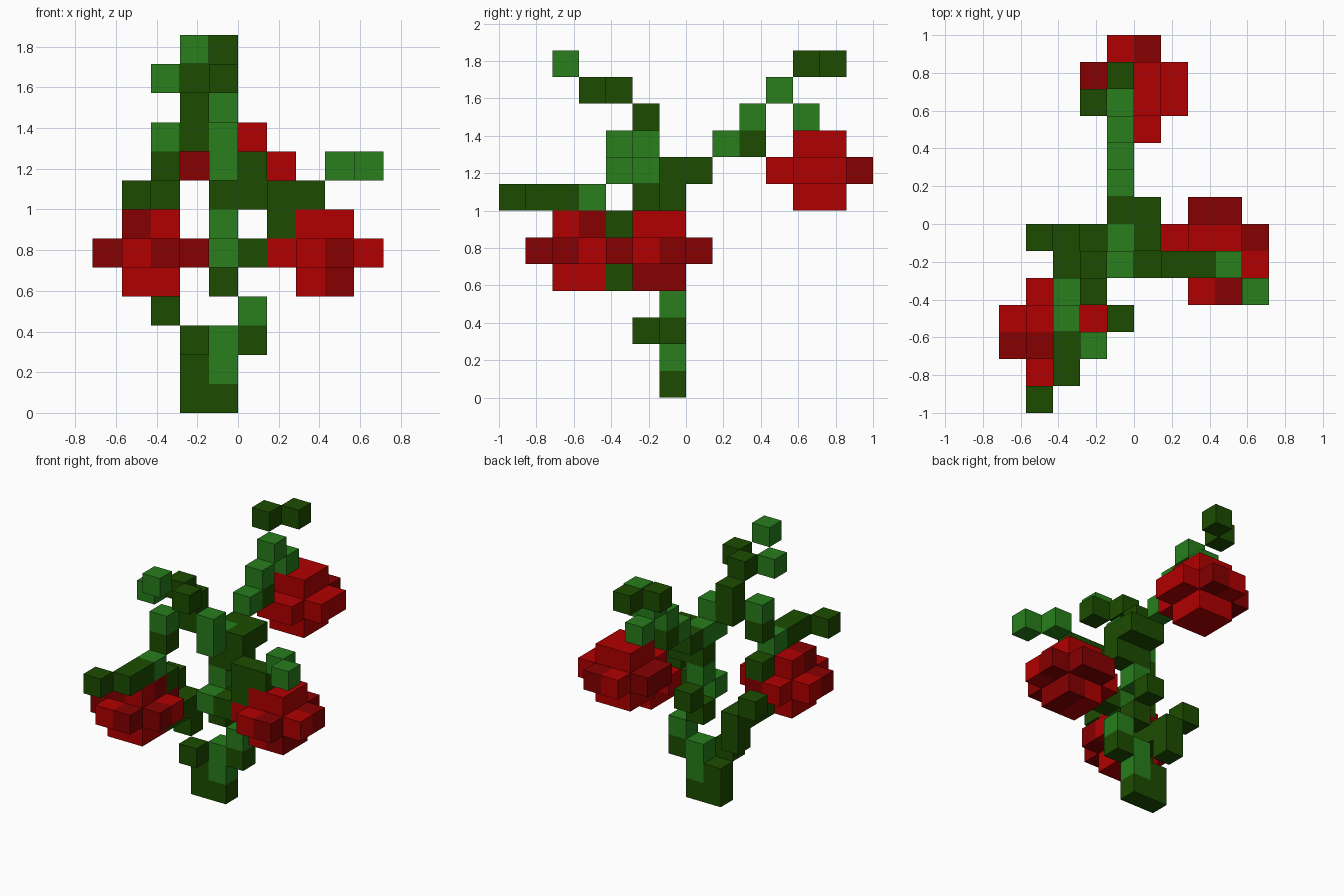
import bpy
import bmesh
from mathutils import Vector

UNIT = 1 / 7
ORIGIN = Vector((5, 7, 0))

# Remove the default object
start = bpy.data.objects.get("Cube")
if start:
    bpy.data.objects.remove(start, do_unlink=True)


def make_material(name, colour):
    material = bpy.data.materials.new(name)
    material.use_nodes = True
    material.diffuse_color = colour
    material.node_tree.nodes["Principled BSDF"].inputs["Base Color"].default_value = colour
    return material


dark_green = make_material("dark green", (0.012, 0.073, 0, 1))
light_green = make_material("light green", (0.021, 0.21, 0.012, 1))
bright_red = make_material("bright red", (0.44, 0, 0, 1))
deep_red = make_material("deep red", (0.24, 0, 0, 1))

# Each part maps a grid cell to its colour slot
parts = {}


def add_stem(name, dark, light):
    cells = {cell: 0 for cell in dark}
    cells.update({cell: 1 for cell in light})
    parts[name] = (cells, (dark_green, light_green))


def add_flower(name, corner, deep):
    """Rounded blossom: a wide middle layer with a small block above and below."""
    cells = {}
    cx, cy, cz = corner
    for x in range(4):
        for y in range(4):
            for z in range(3):
                inner_x, inner_y = x in (1, 2), y in (1, 2)
                wide = z == 1 and (inner_x or inner_y)
                if wide or (inner_x and inner_y):
                    cells[cx + x, cy + y, cz + z] = int((x, y, z) in deep)
    parts[name] = (cells, (bright_red, deep_red))


# Main trunk, base to crown
add_stem("trunk",
         dark=[(3, 6, 0), (4, 6, 0), (3, 6, 1), (5, 6, 2), (4, 6, 4), (4, 7, 5),
               (4, 6, 7), (5, 6, 7), (5, 6, 8), (4, 7, 8), (5, 7, 8)],
         light=[(4, 6, 1), (4, 6, 2), (5, 6, 3), (4, 5, 5), (4, 6, 6), (4, 6, 8)])

# Low shoot that leads to the right flower
add_stem("low_branch",
         dark=[(3, 5, 2), (2, 6, 3), (2, 6, 4), (1, 6, 5), (2, 5, 4), (2, 4, 4)],
         light=[])

# Leaves over the right flower
add_stem("right_leaves",
         dark=[(2, 4, 6), (2, 2, 7), (2, 1, 7), (1, 0, 7), (2, 4, 8)],
         light=[(2, 3, 7), (2, 4, 9)])

# Branch reaching over the left flower
add_stem("left_branch",
         dark=[(5, 5, 5), (6, 5, 6), (6, 5, 7), (7, 5, 7)],
         light=[(8, 5, 8), (9, 4, 8)])

# Tall front shoot
add_stem("front_branch",
         dark=[(3, 5, 9), (3, 5, 10), (3, 4, 11), (4, 3, 11)],
         light=[(4, 5, 8), (4, 5, 9), (2, 3, 11), (3, 2, 12)])

# Tall back shoot
add_stem("back_branch",
         dark=[(4, 9, 9), (3, 11, 12), (4, 12, 12)],
         light=[(4, 8, 9), (4, 9, 10), (4, 10, 11), (4, 11, 10)])

# Three blossoms with scattered deep red petals
add_flower("right_flower", (0, 1, 4),
           {(1, 1, 2), (2, 2, 2), (0, 1, 1), (2, 0, 1), (3, 1, 1), (2, 3, 1)})
add_flower("left_flower", (6, 4, 4),
           {(2, 0, 1), (2, 1, 0), (2, 2, 0), (3, 2, 1), (1, 3, 1), (2, 3, 1)})
add_flower("back_flower", (3, 10, 7),
           {(0, 1, 1), (0, 2, 1), (2, 3, 1)})

filled = {cell for cells, _ in parts.values() for cell in cells}


def build(name, cells, materials):
    """Make one mesh of cubes, leaving out faces buried between cells."""
    bm = bmesh.new()
    for cell, slot in cells.items():
        centre = (Vector(cell) - ORIGIN + Vector((0.5, 0.5, 0.5))) * UNIT
        for axis in range(3):
            for sign in (-1, 1):
                normal = Vector((0, 0, 0))
                normal[axis] = sign
                if tuple(int(c + n) for c, n in zip(cell, normal)) in filled:
                    continue
                u = Vector((0, 0, 0))
                u[(axis + 1) % 3] = 1
                v = normal.cross(u)
                corners = [normal + u + v, normal - u + v, normal - u - v, normal + u - v]
                face = bm.faces.new([bm.verts.new(centre + c * UNIT / 2) for c in corners])
                face.material_index = slot
    bmesh.ops.remove_doubles(bm, verts=bm.verts, dist=UNIT / 100)
    mesh = bpy.data.meshes.new(name)
    bm.to_mesh(mesh)
    bm.free()
    for material in materials:
        mesh.materials.append(material)
    bpy.context.collection.objects.link(bpy.data.objects.new(name, mesh))


for part_name, (part_cells, part_materials) in parts.items():
    build(part_name, part_cells, part_materials)
